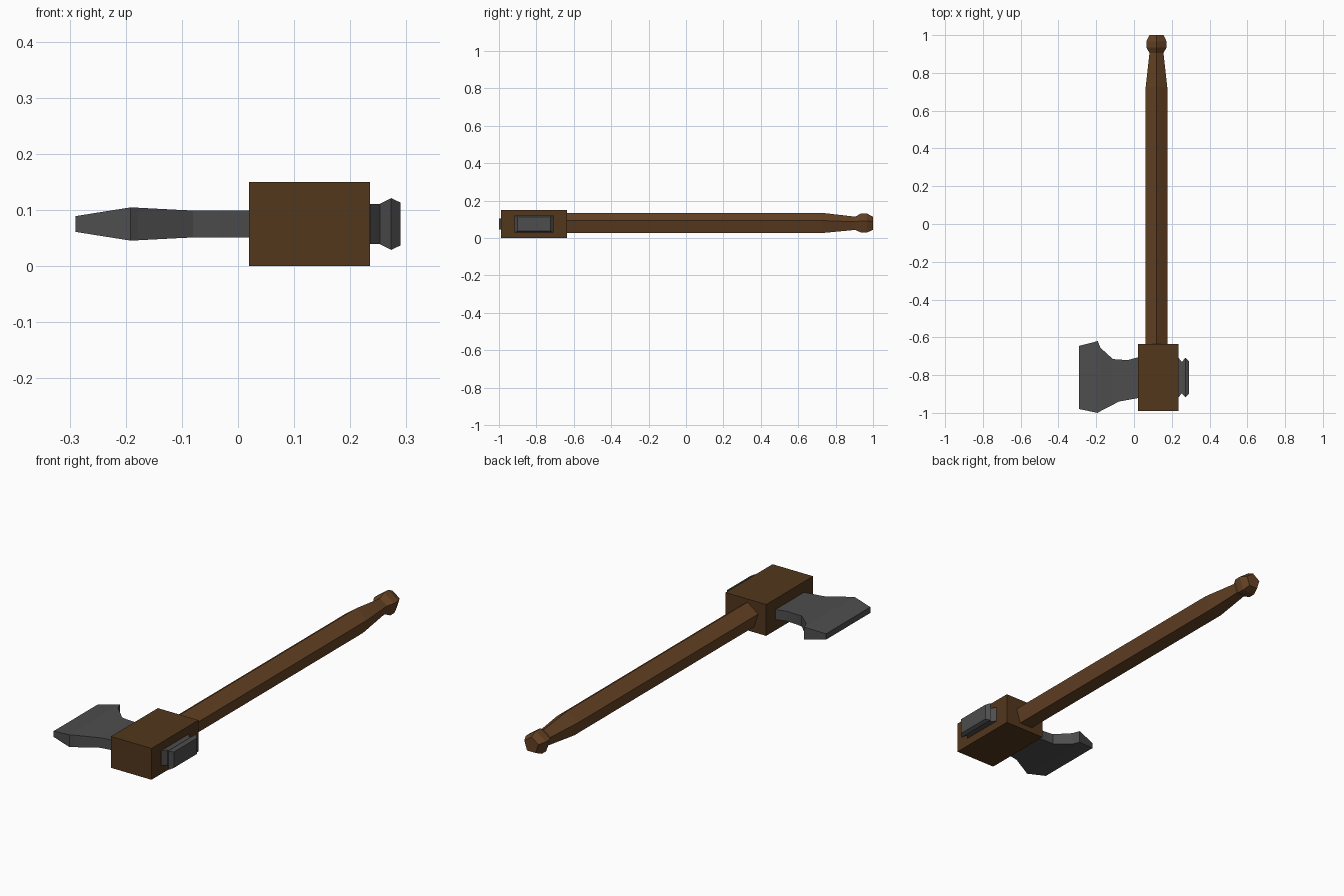
import bpy, bmesh
from math import sin, cos, tau

if "Cube" in bpy.data.objects:
    bpy.data.objects.remove(bpy.data.objects["Cube"])

ZC = 0.075  # height of the axe's centre plane


def material(name, rgb):
    m = bpy.data.materials.new(name)
    m.diffuse_color = (*rgb, 1)
    m.use_nodes = True
    m.node_tree.nodes["Principled BSDF"].inputs["Base Color"].default_value = m.diffuse_color
    return m


WOOD = material("wood", (0.13, 0.055, 0.018))
DARK_WOOD = material("dark_wood", (0.085, 0.038, 0.012))
STEEL = material("steel", (0.075, 0.075, 0.075))


def loft(name, rings, mat):
    """Skin a closed solid through rings with equal point counts."""
    bm = bmesh.new()
    vr = [[bm.verts.new(p) for p in ring] for ring in rings]
    for a, b in zip(vr, vr[1:]):
        n = len(a)
        for i in range(n):
            bm.faces.new((a[i], a[(i + 1) % n], b[(i + 1) % n], b[i]))
    bm.faces.new(vr[0])
    bm.faces.new(vr[-1])
    bmesh.ops.recalc_face_normals(bm, faces=bm.faces)
    me = bpy.data.meshes.new(name)
    bm.to_mesh(me)
    bm.free()
    me.materials.append(mat)
    ob = bpy.data.objects.new(name, me)
    bpy.context.collection.objects.link(ob)
    return ob


def pentagon(y, r):
    return [(0.119 + r * sin(tau * i / 5), y, ZC + r * cos(tau * i / 5)) for i in range(5)]


def rect(x, y0, y1, h):
    return [(x, y0, ZC - h), (x, y1, ZC - h), (x, y1, ZC + h), (x, y0, ZC + h)]


# five-sided handle with tapered grip and pommel
loft("handle", [pentagon(y, r) for y, r in [
    (-0.66, 0.06), (0.725, 0.06), (0.905, 0.039),
    (0.935, 0.056), (0.967, 0.056), (1.0, 0.039)]], WOOD)

# wooden head block
loft("head_block", [rect(0.02, -0.99, -0.635, 0.075),
                    rect(0.235, -0.99, -0.635, 0.075)], DARK_WOOD)

# axe blade: x, lower y, upper y, half thickness
loft("blade", [rect(*s) for s in [
    (-0.29, -0.98, -0.645, 0.014), (-0.192, -1.0, -0.62, 0.0295),
    (-0.178, -0.991, -0.655, 0.029), (-0.112, -0.957, -0.715, 0.0255),
    (-0.08, -0.94, -0.718, 0.024), (-0.03, -0.931, -0.72, 0.024),
    (0.03, -0.92, -0.703, 0.024)]], STEEL)

# hammer poll on the back of the head
loft("hammer_poll", [rect(*s) for s in [
    (0.225, -0.917, -0.708, 0.036), (0.236, -0.917, -0.708, 0.036),
    (0.253, -0.896, -0.73, 0.036), (0.273, -0.917, -0.708, 0.046),
    (0.29, -0.9, -0.725, 0.038)]], STEEL)
